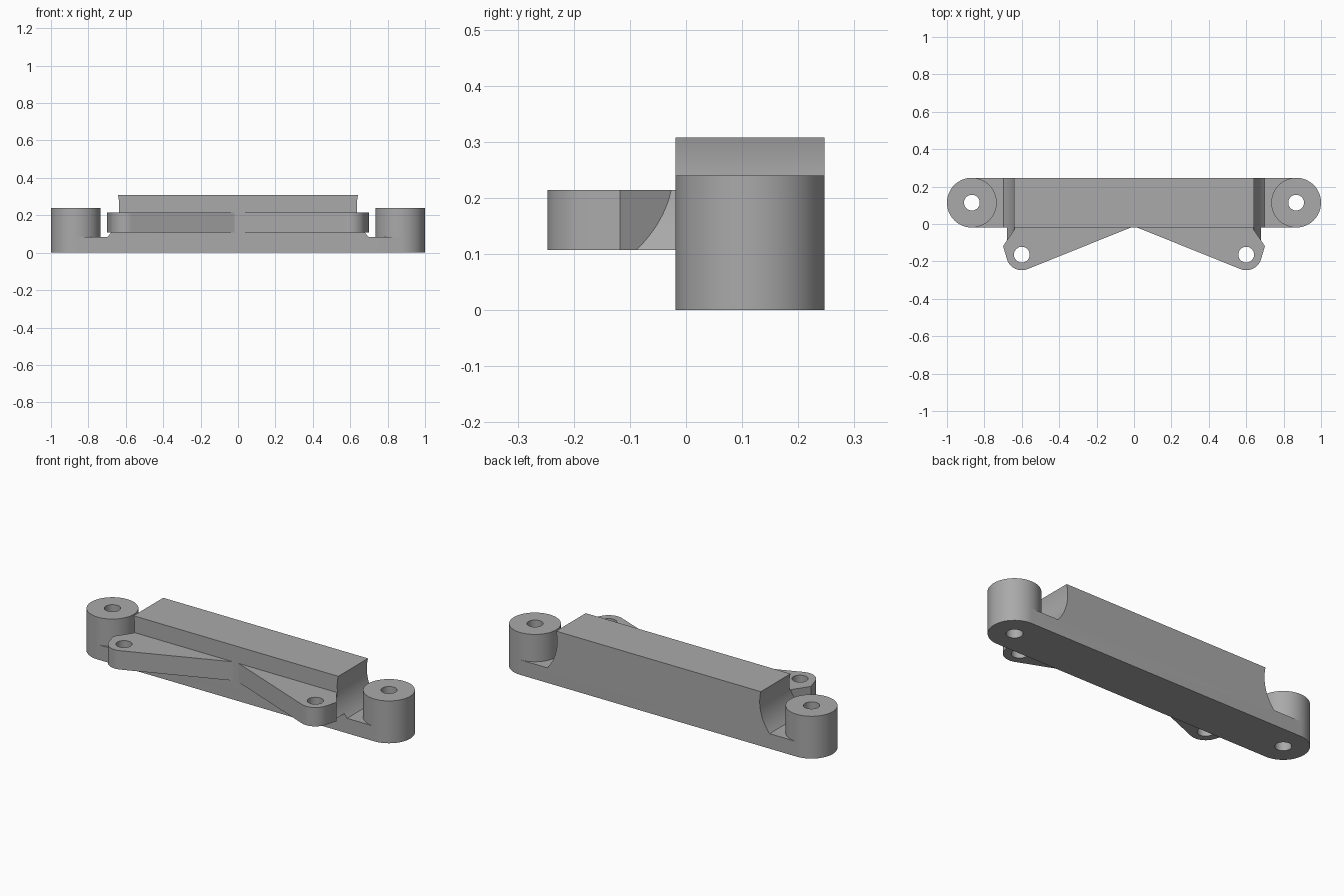
import bpy, bmesh
from math import cos, sin, radians, sqrt
from mathutils import Vector

default = bpy.data.objects.get("Cube")
if default:
    bpy.data.objects.remove(default, do_unlink=True)

grey = bpy.data.materials.new("mid grey")
grey.use_nodes = True
grey.diffuse_color = (0.4, 0.4, 0.4, 1)
grey.node_tree.nodes["Principled BSDF"].inputs["Base Color"].default_value = grey.diffuse_color

END_X, END_Y, END_R = 0.867, 0.114, 0.133      # bolt posts
EAR_X, EAR_Y, EAR_R = 0.6, -0.164, 0.083       # front ears
HOLE_R, FLOOR, TOP = 0.042, 0.085, 0.308


def arc(cx, cy, r, a, b, n):
    """Points on an arc from angle a to b in degrees."""
    angles = [radians(a + (b - a) * i / n) for i in range(n + 1)]
    return [(cx + r * cos(t), cy + r * sin(t)) for t in angles]


def prism(name, bottom, top):
    """Solid between two matching loops of points."""
    bm = bmesh.new()
    lo = [bm.verts.new(p) for p in bottom]
    hi = [bm.verts.new(p) for p in top]
    bm.faces.new(lo)
    bm.faces.new(hi)
    for i in range(len(lo)):
        j = (i + 1) % len(lo)
        bm.faces.new((lo[i], lo[j], hi[j], hi[i]))
    bmesh.ops.recalc_face_normals(bm, faces=bm.faces)
    mesh = bpy.data.meshes.new(name)
    bm.to_mesh(mesh)
    bm.free()
    mesh.materials.append(grey)
    obj = bpy.data.objects.new(name, mesh)
    bpy.context.collection.objects.link(obj)
    return obj


def plate(name, outline, z0, z1):
    """Plan outline raised from z0 to z1."""
    return prism(name, [(x, y, z0) for x, y in outline], [(x, y, z1) for x, y in outline])


def disc(name, x, y, r, z0, z1):
    return plate(name, arc(x, y, r, 0, 360, 64)[:-1], z0, z1)


def end_cutter(s):
    """Curved end scoop with a slanted front face."""
    cx, cz, r = 0.885, 0.25, 0.25
    profile = []
    for i in range(33):
        z = FLOOR + (0.33 - FLOOR) * i / 32
        profile.append((cx - sqrt(r * r - (z - cz) ** 2), z))
    profile += [(1.1, 0.33), (1.1, FLOOR)]
    front = [(s * x, -0.118 + (0.7 - x) * 1.47, z) for x, z in profile]
    back = [(s * x, 0.4, z) for x, z in profile]
    return prism("end_cutter", front, back)


# Main bar with rounded ends
bar_outline = (arc(END_X, END_Y, END_R, -90, 90, 32)
               + arc(-END_X, END_Y, END_R, 90, 270, 32))
parts = [plate("main_bar", bar_outline, 0, TOP)]
cutters = []

for s, side in ((1, "left"), (-1, "right")):
    # Bolt post
    parts.append(disc(side + "_post", s * END_X, END_Y, END_R, FLOOR, 0.24))
    # Front ear
    ear = ([(0, 0.05), (0, -0.012)] + arc(EAR_X, EAR_Y, EAR_R, -112, -16, 24)
           + [(0.7, -0.118), (0.7, 0.05)])
    parts.append(plate(side + "_ear", [(s * x, y) for x, y in ear], 0.107, 0.214))
    # Cutters
    cutters += [end_cutter(s),
                disc("bolt_hole", s * END_X, END_Y, HOLE_R, -0.1, 0.5),
                disc("ear_hole", s * EAR_X, EAR_Y, HOLE_R, -0.1, 0.5)]

for part in parts:
    for cutter in cutters:
        if part.name.endswith("post") and cutter.name.startswith("end_cutter"):
            continue
        mod = part.modifiers.new("cut", "BOOLEAN")
        mod.operation, mod.solver, mod.object = "DIFFERENCE", "EXACT", cutter
    bpy.ops.object.select_all(action="DESELECT")
    part.select_set(True)
    bpy.context.view_layer.objects.active = part
    bpy.ops.object.convert(target="MESH")
    bpy.ops.object.shade_smooth_by_angle(angle=radians(25))

for cutter in cutters:
    bpy.data.objects.remove(cutter, do_unlink=True)
